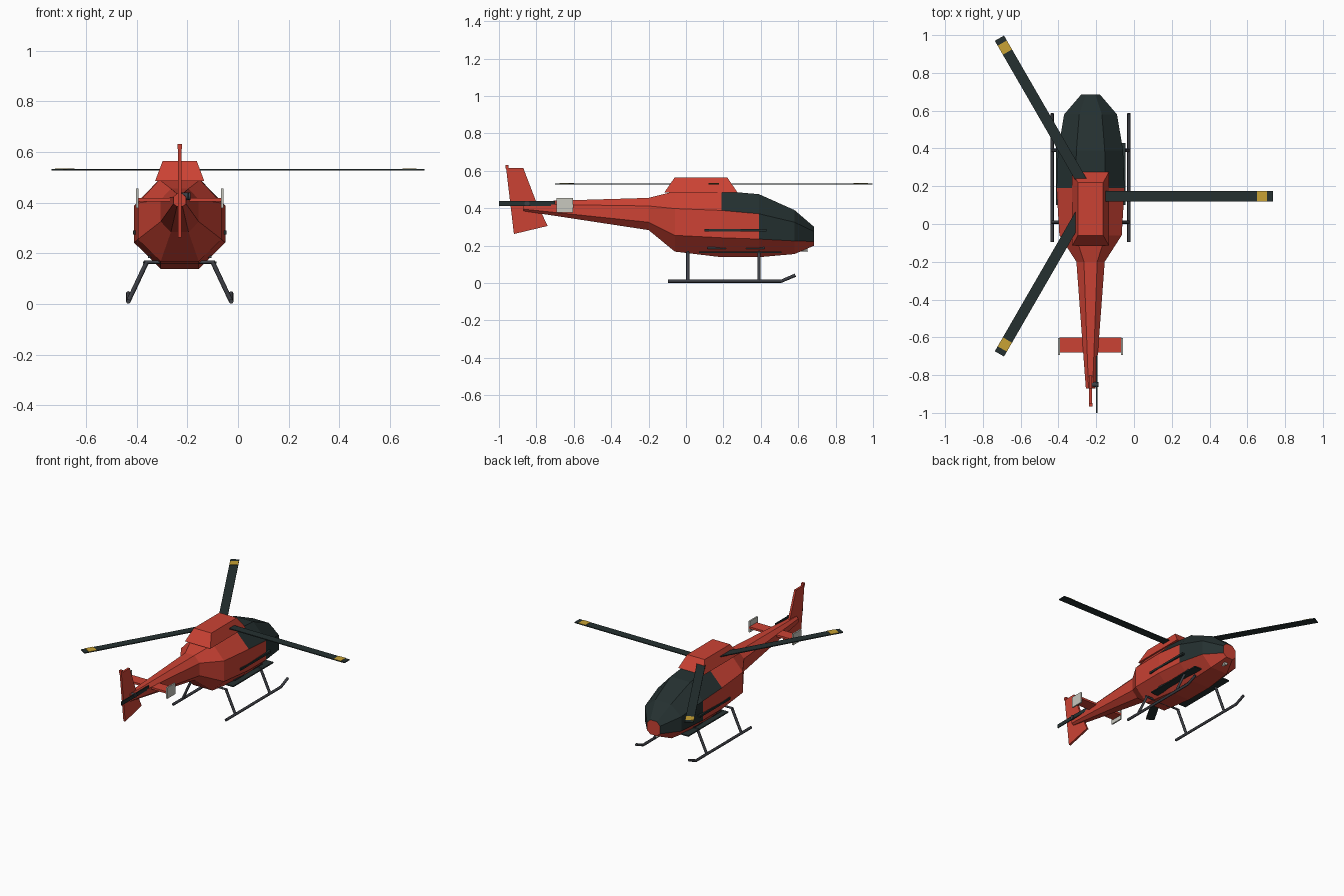
import bpy, bmesh, math
from mathutils import Vector, Matrix

if "Cube" in bpy.data.objects:
    bpy.data.objects.remove(bpy.data.objects["Cube"])

CX = -0.23          # centre line of the aircraft
HUB = Vector((CX, 0.148, 0.53))


def material(name, rgb):
    m = bpy.data.materials.new(name)
    m.diffuse_color = (*rgb, 1)
    m.use_nodes = True
    m.node_tree.nodes["Principled BSDF"].inputs["Base Color"].default_value = m.diffuse_color
    return m


RED = material("red paint", (0.60, 0.055, 0.034))
DARK = material("dark glass and blades", (0.018, 0.030, 0.030))
YELLOW = material("yellow band", (0.58, 0.36, 0.035))
GREY = material("light grey", (0.58, 0.58, 0.52))
STEEL = material("dark steel", (0.047, 0.050, 0.060))


def finish(name, bm, *mats):
    bmesh.ops.recalc_face_normals(bm, faces=bm.faces)
    me = bpy.data.meshes.new(name)
    bm.to_mesh(me)
    bm.free()
    for m in mats:
        me.materials.append(m)
    ob = bpy.data.objects.new(name, me)
    bpy.context.collection.objects.link(ob)
    return ob


def loft(rings):
    """Skin a list of equal-length point rings and cap both ends."""
    bm = bmesh.new()
    vs = [[bm.verts.new(p) for p in r] for r in rings]
    n = len(vs[0])
    for a, b in zip(vs, vs[1:]):
        for i in range(n):
            j = (i + 1) % n
            bm.faces.new((a[i], a[j], b[j], b[i]))
    bm.faces.new(vs[0])
    bm.faces.new(vs[-1])
    return bm


def box(name, lo, hi, mat, matrix=None):
    bm = bmesh.new()
    bmesh.ops.create_cube(bm, size=1)
    for v in bm.verts:
        v.co = Vector([l + (c + 0.5) * (h - l) for l, h, c in zip(lo, hi, v.co)])
    if matrix:
        bm.transform(matrix)
    return finish(name, bm, mat)


def tube(name, path, radius, mat, sides=8):
    """Round bar along a path of points."""
    pts = [Vector(p) for p in path]
    rings = []
    for i, p in enumerate(pts):
        d = (pts[min(i + 1, len(pts) - 1)] - pts[max(i - 1, 0)]).normalized()
        u = d.cross(Vector((0, 0, 1)) if abs(d.z) < 0.7 else Vector((0, 1, 0))).normalized()
        w = d.cross(u)
        rings.append([p + radius * (u * math.cos(t) + w * math.sin(t))
                      for t in (2 * math.pi * k / sides for k in range(sides))])
    ob = finish(name, loft(rings), mat)
    for poly in ob.data.polygons:
        poly.use_smooth = len(poly.vertices) == 4
    return ob


# Fuselage and tail boom: y, half width, roof half, floor half, four heights
sections = [
    (0.685, 0.050, 0.025, 0.025, 0.200, 0.222, 0.275, 0.300),
    (0.580, 0.140, 0.060, 0.065, 0.155, 0.225, 0.325, 0.390),
    (0.390, 0.172, 0.075, 0.075, 0.138, 0.235, 0.370, 0.475),
    (0.190, 0.180, 0.080, 0.075, 0.138, 0.242, 0.388, 0.492),
    (-0.060, 0.165, 0.080, 0.075, 0.168, 0.255, 0.398, 0.490),
    (-0.200, 0.075, 0.035, 0.035, 0.283, 0.325, 0.412, 0.455),
    (-0.870, 0.025, 0.011, 0.011, 0.385, 0.395, 0.422, 0.435),
]
rings = []
for y, w, t, b, z0, z1, z2, z3 in sections:
    half = [(b, z0), (w, z1), (w, z2), (t, z3)]
    prof = half + [(-x, z) for x, z in reversed(half)]
    rings.append([(CX + x, y, z) for x, z in prof])
hull = finish("fuselage", loft(rings), RED, DARK)
# Canopy glazing: roof ahead of the mast, sides only ahead of the doors
for p in hull.data.polygons:
    c, n = p.center, p.normal
    roof = c.y > 0.2 and n.z > 0.3
    side = c.y > 0.4 and c.z > 0.25 and n.z > -0.12
    if (roof or side) and n.y < 0.9:
        p.material_index = 1

# Engine housing on the roof
finish("engine_housing", loft([
    [(CX + sx * w, y, z) for sx, y in ((-1, y0), (1, y0), (1, y1), (-1, y1))]
    for w, y0, y1, z in ((0.097, -0.115, 0.275, 0.485), (0.067, -0.06, 0.22, 0.565))]), RED)

# Main rotor: three blades with a yellow band on the upper face
for i in range(3):
    m = Matrix.Translation(HUB) @ Matrix.Rotation(i * math.tau / 3, 4, 'Z')
    box(f"rotor_blade_{i}", (0.02, -0.028, -0.003), (0.965, 0.028, 0.003), DARK, m)
    box(f"blade_band_{i}", (0.88, -0.028, 0.003), (0.935, 0.028, 0.005), YELLOW, m)

# Tail fin with its cap
fin = [(-0.962, 0.615), (-0.870, 0.615), (-0.805, 0.445), (-0.740, 0.305), (-0.920, 0.262)]
finish("tail_fin", loft([[(CX + s * 0.007, y, z) for y, z in fin] for s in (-1, 1)]), RED)
box("fin_cap", (CX - 0.009, -0.965, 0.612), (CX + 0.009, -0.948, 0.632), RED)

# Tailplane and end plates
box("tailplane", (CX - 0.165, -0.68, 0.405), (CX + 0.165, -0.60, 0.419), RED)
for side, s in (("left", -1), ("right", 1)):
    x = CX + s * 0.167
    box(f"end_plate_{side}", (x - 0.005, -0.693, 0.378), (x + 0.005, -0.604, 0.455), GREY)

# Tail rotor
tube("tail_rotor_hub", [(CX, -0.85, 0.425), (CX + 0.042, -0.85, 0.425)], 0.014, STEEL)
box("tail_rotor_blade", (CX + 0.030, -1.0, 0.412), (CX + 0.036, -0.70, 0.438), DARK)

# Landing skids, legs, steps and door rails on both sides
for side, s in (("left", -1), ("right", 1)):
    x = CX + s * 0.203
    tube(f"skid_{side}", [(x, -0.095, 0.010), (x, 0.51, 0.010), (x, 0.585, 0.042)], 0.009, STEEL)
    for end, y in (("rear", 0.01), ("front", 0.39)):
        tube(f"skid_leg_{end}_{side}", [(CX + s * 0.13, y, 0.165), (x, y, 0.010)], 0.009, STEEL)
    xs = sorted((CX + s * 0.09, CX + s * 0.145))
    box(f"step_{side}", (xs[0], 0.07, 0.160), (xs[1], 0.51, 0.168), DARK)
    for end, y in (("rear", 0.165), ("front", 0.37)):
        xb = sorted((CX + s * 0.095, CX + s * 0.125))
        box(f"step_bracket_{end}_{side}", (xb[0], y - 0.05, 0.182), (xb[1], y + 0.05, 0.192), STEEL)
    xr = sorted((CX + s * 0.165, CX + s * 0.184))
    box(f"door_rail_{side}", (xr[0], 0.10, 0.275), (xr[1], 0.43, 0.289), DARK)
for end, y in (("rear", 0.01), ("front", 0.39)):
    tube(f"cross_tube_{end}", [(CX - 0.14, y, 0.165), (CX + 0.14, y, 0.165)], 0.007, STEEL)

# Landing light under the chin
tube("landing_light", [(CX, 0.60, 0.185), (CX, 0.650, 0.181)], 0.014, GREY)
